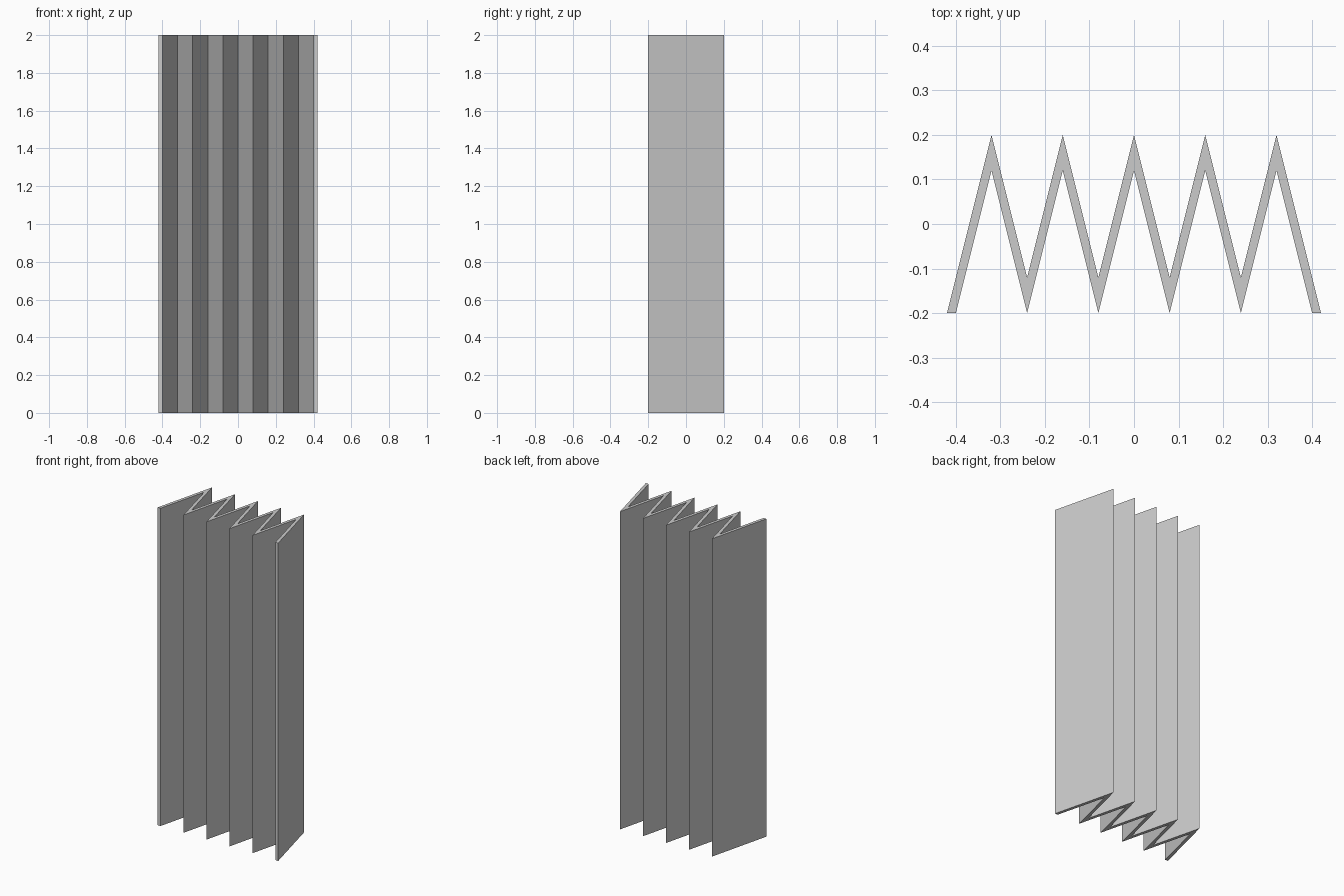
import bpy
import bmesh

cube = bpy.data.objects.get("Cube")
if cube:
    bpy.data.objects.remove(cube, do_unlink=True)

HEIGHT = 2.0
PANELS = 10
PITCH = 0.08     # width of one panel across x
DEPTH = 0.2      # half of the fold depth
WALL = 0.08      # wall thickness measured along y
END = 0.02       # thickness of the free ends along x

# One flat colour
grey = bpy.data.materials.new("light_grey")
grey.use_nodes = True
colour = (0.6, 0.6, 0.6, 1.0)
grey.diffuse_color = colour
grey.node_tree.nodes["Principled BSDF"].inputs["Base Color"].default_value = colour

# Zigzag footprint: a front and a back line joined by one quad per panel
bm = bmesh.new()
front, back = [], []
for i in range(PANELS + 1):
    x = (i - PANELS / 2) * PITCH
    ridge = i % 2 == 1
    front_y = DEPTH - WALL if ridge else -DEPTH
    back_x, back_y = x, front_y + WALL
    if i in (0, PANELS):
        back_x += END if i else -END
        back_y = -DEPTH
    front.append(bm.verts.new((x, front_y, 0)))
    back.append(bm.verts.new((back_x, back_y, 0)))
for i in range(PANELS):
    bm.faces.new((front[i], front[i + 1], back[i + 1], back[i]))

# Raise the footprint into upright panels
raised = bmesh.ops.extrude_face_region(bm, geom=bm.faces[:], use_keep_orig=True)
top = [v for v in raised["geom"] if isinstance(v, bmesh.types.BMVert)]
bmesh.ops.translate(bm, verts=top, vec=(0, 0, HEIGHT))
bmesh.ops.recalc_face_normals(bm, faces=bm.faces[:])

mesh = bpy.data.meshes.new("folded_screen")
bm.to_mesh(mesh)
bm.free()
mesh.materials.append(grey)
screen = bpy.data.objects.new("folded_screen", mesh)
bpy.context.collection.objects.link(screen)
